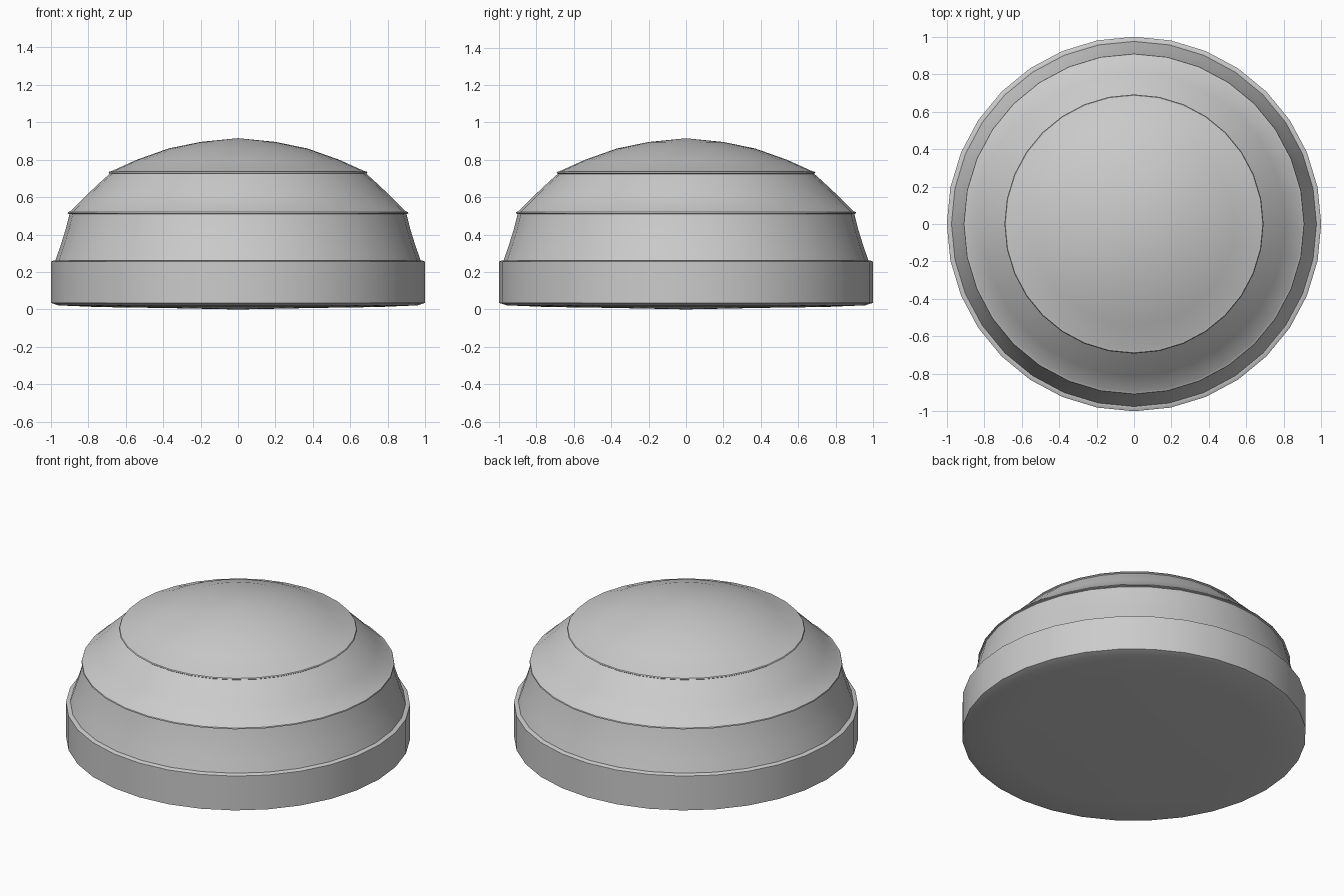
import bpy
import bmesh
import math

cube = bpy.data.objects.get("Cube")
if cube:
    bpy.data.objects.remove(cube, do_unlink=True)

SEGMENTS = 32

grey = bpy.data.materials.new("light grey")
grey.use_nodes = True
color = (0.6, 0.6, 0.6, 1)
grey.diffuse_color = color
grey.node_tree.nodes["Principled BSDF"].inputs["Base Color"].default_value = color


def lathe(name, profile):
    """Spin a radius/height profile around the z axis."""
    bm = bmesh.new()
    verts = [bm.verts.new((0, -r, z)) for r, z in profile]
    edges = [bm.edges.new(pair) for pair in zip(verts, verts[1:])]
    bmesh.ops.spin(bm, geom=verts + edges, axis=(0, 0, 1), cent=(0, 0, 0),
                   angle=math.tau, steps=SEGMENTS)
    bmesh.ops.remove_doubles(bm, verts=bm.verts, dist=0.0005)
    bmesh.ops.recalc_face_normals(bm, faces=bm.faces)
    mesh = bpy.data.meshes.new(name)
    bm.to_mesh(mesh)
    bm.free()
    mesh.materials.append(grey)
    obj = bpy.data.objects.new(name, mesh)
    bpy.context.collection.objects.link(obj)
    bpy.ops.object.select_all(action="DESELECT")
    obj.select_set(True)
    bpy.context.view_layer.objects.active = obj
    bpy.ops.object.shade_smooth_by_angle(angle=math.radians(30))
    return obj


# Stepped dome: shallow underside, straight rim, two flared tiers, low cap
lathe("stepped_dome", [
    (0, 0), (0.4, 0.008), (0.75, 0.013), (0.96, 0.022), (1, 0.035),
    (1, 0.255), (0.985, 0.262), (0.975, 0.262),
    (0.945, 0.35), (0.92, 0.43), (0.9, 0.51), (0.91, 0.513), (0.908, 0.52),
    (0.895, 0.525), (0.81, 0.61), (0.73, 0.685), (0.685, 0.725),
    (0.692, 0.73), (0.688, 0.736),
    (0.675, 0.739), (0.54, 0.8), (0.37, 0.86), (0.2, 0.895), (0, 0.915),
])
